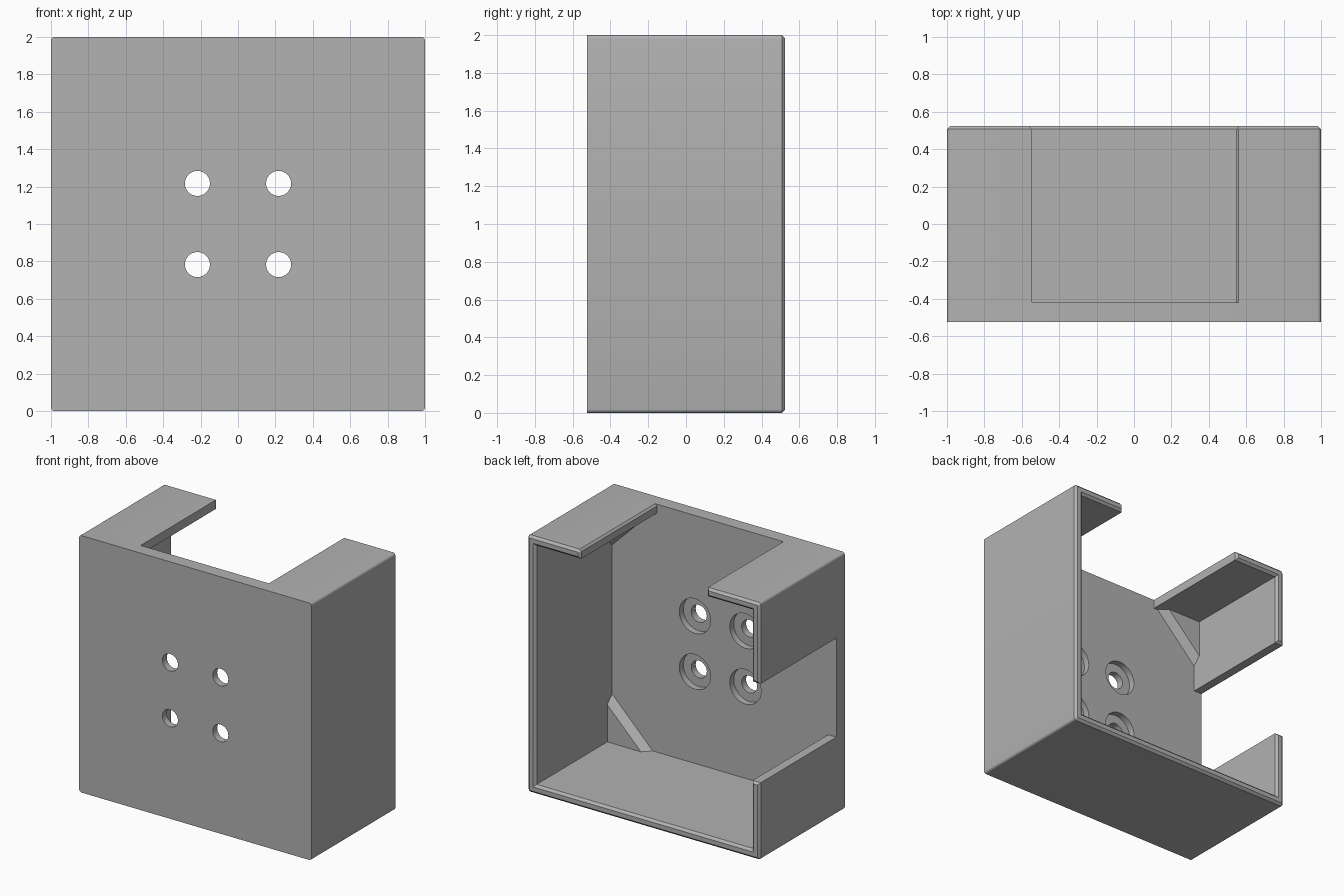
import bpy, bmesh, math
from mathutils import Vector

cube = bpy.data.objects.get("Cube")
if cube:
    bpy.data.objects.remove(cube, do_unlink=True)

FRONT, FLOOR, BACK = -0.525, -0.42, 0.525
WALL, RIM = 0.07, 0.018
IN = 1 - WALL                      # inner half width
NOTCH_X, SIDE_LOW, SIDE_HIGH = 0.545, 0.6, 1.37

grey = bpy.data.materials.new("Plain grey")
grey.use_nodes = True
colour = (0.445, 0.445, 0.445, 1)
grey.diffuse_color = colour
grey.node_tree.nodes["Principled BSDF"].inputs["Base Color"].default_value = colour


def finish(bm, name):
    bmesh.ops.recalc_face_normals(bm, faces=bm.faces[:])
    mesh = bpy.data.meshes.new(name)
    bm.to_mesh(mesh)
    bm.free()
    mesh.materials.append(grey)
    obj = bpy.data.objects.new(name, mesh)
    bpy.context.collection.objects.link(obj)
    return obj


def corner(sx, top, r=0.02, steps=4):
    """Rounded outer corner, listed counter-clockwise in x, z."""
    cx, cz = sx * (1 - r), (2 - r if top else r)
    start = {(1, True): 0, (-1, True): 90, (-1, False): 180, (1, False): 270}[(sx, top)]
    angles = [math.radians(start + 90 * i / steps) for i in range(steps + 1)]
    return [(cx + r * math.cos(a), cz + r * math.sin(a)) for a in angles]


def prism(name, outline, y0, y1, chamfer=0):
    """Extrude an x, z outline along y, with an optional chamfered back end."""
    bm = bmesh.new()
    face = bm.faces.new([bm.verts.new((x, y0, z)) for x, z in outline])
    ext = bmesh.ops.extrude_face_region(bm, geom=[face])
    verts = [g for g in ext["geom"] if isinstance(g, bmesh.types.BMVert)]
    bmesh.ops.translate(bm, verts=verts, vec=(0, y1 - chamfer - y0, 0))
    bmesh.ops.recalc_face_normals(bm, faces=bm.faces[:])
    if chamfer:
        cap = [f for f in bm.faces if f.normal.y > 0.9]
        bmesh.ops.inset_region(bm, faces=cap, thickness=chamfer, use_even_offset=True)
        for v in cap[0].verts:
            v.co.y = y1
    return finish(bm, name)


def cylinder_cutter(x, z, radius, y0, y1):
    ring = [math.tau * i / 32 for i in range(32)]
    return prism("hole_cutter", [(x + radius * math.cos(a), z + radius * math.sin(a))
                                 for a in ring], y0, y1)


# Front plate with four counterbored screw holes
plate = prism("front_plate", corner(1, True) + corner(-1, True)
              + corner(-1, False) + corner(1, False), FRONT, FLOOR)
for sx in (-1, 1):
    for sz in (-1, 1):
        x, z = sx * 0.217, 1 + sz * 0.217
        for radius, start in ((0.067, FRONT - 0.1), (0.135, FLOOR - 0.05)):
            cutter = cylinder_cutter(x, z, radius, start, FLOOR + 0.1)
            cutter.hide_render = True
            mod = plate.modifiers.new("hole", 'BOOLEAN')
            mod.operation, mod.solver, mod.object = 'DIFFERENCE', 'EXACT', cutter
            bpy.context.view_layer.objects.active = plate
            bpy.ops.object.modifier_apply(modifier=mod.name)
            bpy.data.objects.remove(cutter, do_unlink=True)

# Long wall: top flap, solid side, bottom and lower part of the notched side
long_wall = (corner(1, True)
             + [(NOTCH_X + 0.015, 2), (NOTCH_X, 1.985), (NOTCH_X, 2 - WALL),
                (IN, 2 - WALL), (IN, WALL), (-IN, WALL), (-IN, SIDE_LOW), (-1, SIDE_LOW)]
             + corner(-1, False) + corner(1, False))
wall_a = prism("long_wall", long_wall, FLOOR, BACK, RIM)

# Short wall: upper part of the notched side and its top flap
short_wall = ([(-NOTCH_X, 2)] + corner(-1, True)
              + [(-1, SIDE_HIGH), (-IN, SIDE_HIGH), (-IN, 2 - WALL), (-NOTCH_X, 2 - WALL)])
wall_b = prism("short_wall", short_wall, FLOOR, BACK, RIM)

# Sloped triangular gussets in the four inner corners
for sx, side in ((-1, "right"), (1, "left")):
    for sz, level in ((-1, "lower"), (1, "upper")):
        bm = bmesh.new()
        for y, leg in ((FLOOR - 0.01, 0.36), (FLOOR + 0.06, 0.29)):
            for dx, dz in ((0, 0), (leg, 0), (0, leg)):
                bm.verts.new((sx * (IN - dx), y, 1 + sz * (IN - dz)))
        bmesh.ops.convex_hull(bm, input=bm.verts[:])
        bmesh.ops.dissolve_limit(bm, angle_limit=0.01, verts=bm.verts[:], edges=bm.edges[:])
        finish(bm, f"{level}_{side}_gusset")

# Smooth only the rounded corners and hole walls
for obj in (plate, wall_a, wall_b):
    bpy.ops.object.select_all(action='DESELECT')
    obj.select_set(True)
    bpy.context.view_layer.objects.active = obj
    bpy.ops.object.shade_smooth_by_angle(angle=math.radians(30))
